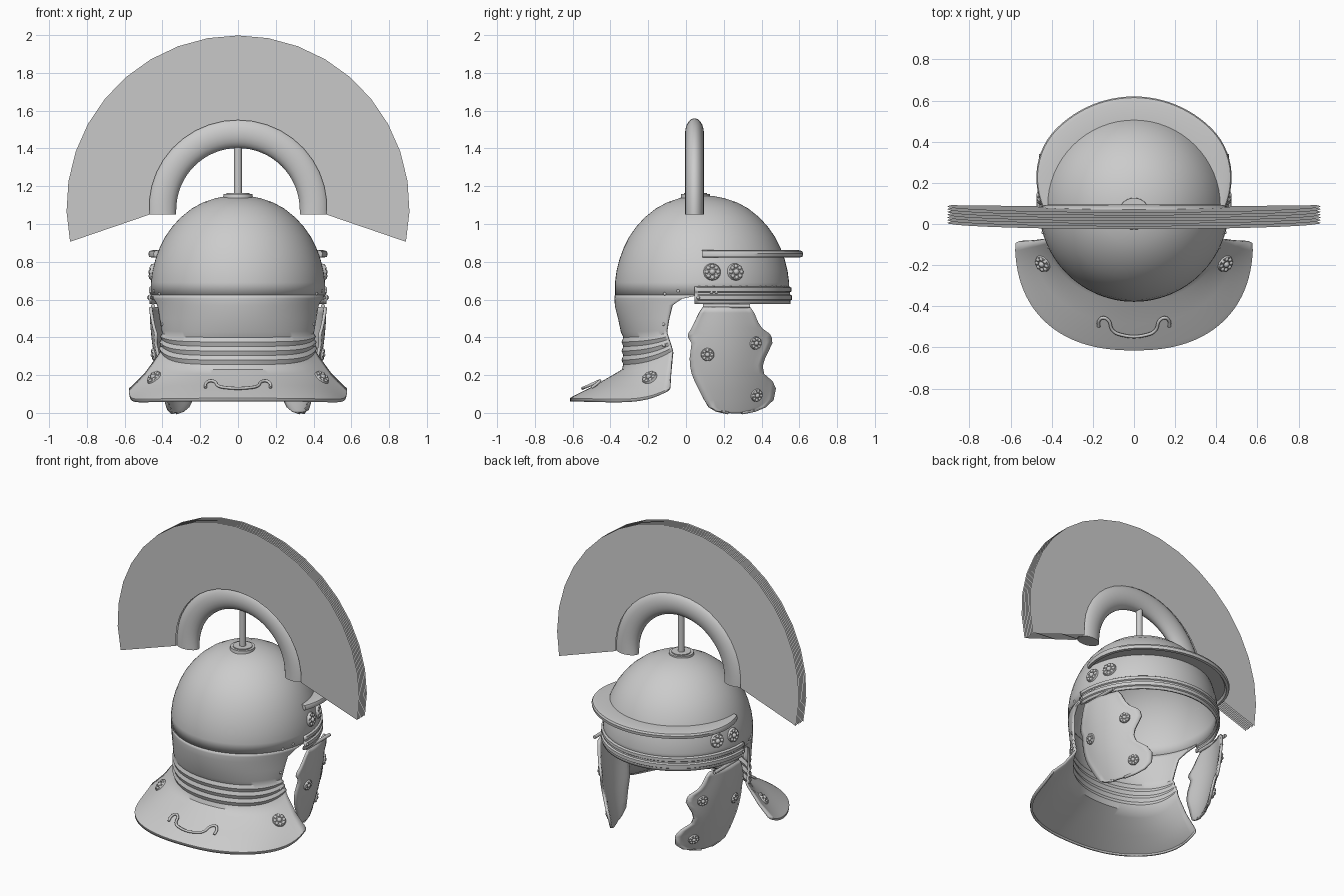
import bpy, bmesh
from math import sin, cos, pi, radians, acos, copysign
from mathutils import Vector
from mathutils.bvhtree import BVHTree

if "Cube" in bpy.data.objects:
    bpy.data.objects.remove(bpy.data.objects["Cube"])

CY = 0.085  # bowl axis in y


def finish(bm, name):
    me = bpy.data.meshes.new(name)
    bm.to_mesh(me)
    bm.free()
    ob = bpy.data.objects.new(name, me)
    bpy.context.collection.objects.link(ob)
    return ob


def grid(name, rows, thick=0.0, loop=False, caps=False):
    """Skin a list of point rows; returns the object and a ray-cast tree."""
    bm = bmesh.new()
    vs = [[bm.verts.new(p) for p in r] for r in rows]
    n = len(vs[0])
    for a, b in zip(vs, vs[1:]):
        for i in range(n if loop else n - 1):
            j = (i + 1) % n
            bm.faces.new((a[i], a[j], b[j], b[i]))
    if caps:
        bm.faces.new(vs[0])
        bm.faces.new(vs[-1])
    bmesh.ops.remove_doubles(bm, verts=bm.verts, dist=1e-5)
    bmesh.ops.recalc_face_normals(bm, faces=bm.faces)
    tree = BVHTree.FromBMesh(bm)
    ob = finish(bm, name)
    if thick:
        m = ob.modifiers.new("thickness", "SOLIDIFY")
        m.thickness, m.offset = thick, 0
    return ob, tree


def ring(r, z, a0, a1, n):
    return [(r * cos(a0 + (a1 - a0) * i / n), CY + r * sin(a0 + (a1 - a0) * i / n), z)
            for i in range(n + 1)]


# Bowl
dome = [(0, 1.145), (.06, 1.142), (.12, 1.13), (.18, 1.11), (.24, 1.078), (.3, 1.03), (.345, .98),
        (.38, .93), (.41, .87), (.432, .81), (.447, .75), (.455, .69), (.455, .622)]
bowl, bowl_t = grid("bowl", [ring(r, z, 0, 2 * pi, 64) for r, z in dome], .012)

# Brow band with raised mouldings
band = [(.455, .667), (.467, .66), (.467, .646), (.46, .641), (.46, .625), (.47, .619),
        (.47, .602), (.462, .597), (.462, .577)]
brow, brow_t = grid("brow_band", [ring(r, z, radians(-5), radians(185), 48) for r, z in band], .012)

# Neck and neck guard: z back, z side, half width, centre y, back y, squareness, edge y, side power
neck = [(.625, .625, .455, .085, -.37, 1, .07, 4), (.605, .605, .453, .085, -.371, 1, -.02, 4),
        (.57, .57, .447, .08, -.37, 1, -.072, 4), (.5, .5, .436, .05, -.353, 1, -.09, 4),
        (.43, .44, .424, .02, -.338, 1, -.1, 4)]
for k in range(7):  # corrugations
    bump = .009 * (k % 2)
    neck.append((.40 - .024 * k, .42 - .015 * k, .415 + bump, 0, -.325 - bump, 1, -.1 + .005 * k, 4))
neck += [(.225, .32, .415, -.01, -.335, .95, -.065, 4), (.2, .3, .425, -.02, -.375, .93, -.066, 5),
         (.14, .22, .49, -.05, -.48, .88, -.072, 8), (.085, .15, .56, -.075, -.59, .85, -.08, 10),
         (.075, .14, .572, -.075, -.608, .85, -.083, 10), (.062, .13, .57, -.075, -.606, .85, -.088, 10)]
rows = []
for zc, zs, w, yc, yb, p, ye, k in neck:
    b, row = yc - yb, []
    pm = acos(max(-1, min(1, (yc - ye) / b)))
    for i in range(57):
        s = i / 28 - 1
        c, sn = cos(s * pm), sin(s * pm)
        dip = .014 * s * s * (k > 5)
        row.append((w * copysign(abs(sn) ** p, sn), yc - b * copysign(abs(c) ** p, c),
                    zc + (zs - zc) * abs(s) ** k - dip))
    rows.append(row)
guard, guard_t = grid("neck_guard", rows, .014)

# Peak over the brow
rows = []
for i in range(49):
    a = pi * i / 48
    ro = .447 + .088 * sin(min(2 * min(a, pi - a), pi / 2))
    sec = [(.415, .86), (ro - .025, .862), (ro - .006, .857), (ro, .845), (ro - .003, .826),
           (ro - .02, .823), (ro - .03, .838), (.415, .838)]
    rows.append([(r * cos(a), CY + r * sin(a), z) for r, z in sec])
grid("brow_peak", rows, loop=True, caps=True)

# Cheek guards: z, rear y, front y
cheek = [(0, .22, .30), (.01, .16, .37), (.03, .12, .42), (.07, .095, .46), (.13, .065, .472),
         (.17, .045, .455), (.21, .03, .41), (.25, .022, .403), (.29, .02, .415), (.33, .025, .435),
         (.37, .03, .453), (.4, .012, .45), (.42, .012, .44), (.45, .03, .4), (.48, .045, .38),
         (.53, .07, .36), (.56, .09, .34)]
cheek_t = {}
for side, label in ((1, "right"), (-1, "left")):
    rows = []
    for z, y0, y1 in cheek:
        row = []
        for i in range(15):
            u = i / 14
            y = y0 + (y1 - y0) * u
            x = .46 - 1.5 * (y - .15) ** 2 - .33 * (.57 - z) ** 2 + .01 * abs(2 * u - 1) ** 8
            row.append((side * x, y, z))
        rows.append(row)
    cheek_t[side] = grid("cheek_guard_" + label, rows, .016)[1]


# Hardware helpers
def cyl(name, loc, r, h, axis=(0, 0, 1), n=24, r2=None):
    bm = bmesh.new()
    bmesh.ops.create_cone(bm, cap_ends=True, segments=n, radius1=r, radius2=r if r2 is None else r2, depth=h)
    ob = finish(bm, name)
    ob.location = loc
    ob.rotation_euler = Vector(axis).to_track_quat("Z", "Y").to_euler()
    return ob


def stud(name, tree, origin, d, r, rosette=True):
    d = Vector(d).normalized()
    hit, nor, _, _ = tree.ray_cast(Vector(origin), d)
    if hit is None:
        return
    if nor.dot(d) > 0:
        nor = -nor
    bm = bmesh.new()

    def ball(x, y, z, rad, flat):
        res = bmesh.ops.create_uvsphere(bm, u_segments=10, v_segments=6, radius=rad)
        for v in res["verts"]:
            v.co = Vector((v.co.x + x, v.co.y + y, v.co.z * flat + z))

    if rosette:
        res = bmesh.ops.create_cone(bm, cap_ends=True, segments=24, radius1=r, radius2=r * .88, depth=.016)
        for v in res["verts"]:
            v.co.z += .008
        for k in range(8):
            a = k * pi / 4
            ball(.64 * r * cos(a), .64 * r * sin(a), .014, .24 * r, .9)
        ball(0, 0, .014, .36 * r, 1)
    else:
        ball(0, 0, .005, r, .9)
    ob = finish(bm, name)
    ob.location = hit
    ob.rotation_euler = nor.to_track_quat("Z", "Y").to_euler()


for s in (1, -1):
    inward = (-s, 0, 0)
    # Rosettes on bowl, cheek guards and neck guard
    for y in (.138, .26):
        stud("bowl_rosette", bowl_t, (s, y, .745), inward, .047)
    for y, z in ((.115, .31), (.365, .37), (.37, .095)):
        stud("cheek_rosette", cheek_t[s], (s, y, z), inward, .037)
    stud("guard_rosette", guard_t, (s * .44, -.19, 1), (0, 0, -1), .045)
    # Rivets
    for t, y, z in ((bowl_t, -.04, .645), (bowl_t, -.11, .63), (brow_t, .065, .61), (brow_t, .135, .642),
                    (brow_t, .16, .642), (guard_t, -.115, .47), (guard_t, -.115, .36)):
        stud("rivet", t, (s, y, z), inward, .009, False)
    # Cheek hinge
    cyl("cheek_hinge", (s * .45, .215, .566), .011, .25, (0, 1, 0), 12)

# Carrying handle on neck guard
half = [(.172, -.5, .012), (.17, -.47, .02), (.15, -.456, .024), (.125, -.468, .024),
        (.105, -.515, .024), (.075, -.535, .024)]
cu = bpy.data.curves.new("guard_handle", "CURVE")
cu.dimensions, cu.bevel_depth, cu.bevel_resolution, cu.use_fill_caps = "3D", .008, 2, True
sp = cu.splines.new("BEZIER")
path = [(-x, y, h) for x, y, h in half] + half[::-1]
sp.bezier_points.add(len(path) - 1)
for bp, (x, y, h) in zip(sp.bezier_points, path):
    hit = guard_t.ray_cast(Vector((x, y, 1)), Vector((0, 0, -1)))[0]
    bp.co = (x, y, (hit.z if hit else .12) + h)
    bp.handle_left_type = bp.handle_right_type = "AUTO"
bpy.context.collection.objects.link(bpy.data.objects.new("guard_handle", cu))

# Crest socket and post
cyl("crest_socket", (0, .05, 1.138), .08, .04, r2=.076, n=32)
cyl("crest_socket_rim", (0, .05, 1.158), .06, .012, n=32)
cyl("crest_post", (0, .05, 1.29), .021, .28, n=16)

# Crest holder: oval arch with straight ends
arch = [(0, -.025)] + [(i * pi / 32, 0) for i in range(33)] + [(pi, -.025)]
rows = []
for a, dz in arch:
    row = []
    for k in range(20):
        t = 2 * pi * k / 20
        r = .406 + .079 * cos(t)
        row.append((r * cos(a), .045 + .05 * sin(t), 1.075 + r * sin(a) + dz))
    rows.append(row)
grid("crest_holder", rows, loop=True, caps=True)

# Crest plume: thin fanned sheets
for k in range(7):
    f = k / 6
    low, high = .01 + .08 * f, -.025 + .08 * f
    rows = []
    for ri in (0, 1):
        row = []
        for i in range(21):
            a = radians(-11.7 + 203.4 * i / 20)
            r = .908
            x, z = r * cos(a), 1.09 + r * sin(a)
            if ri == 0:
                b = radians(-5 + 190 * i / 20)
                x, z = .47 * cos(b), 1.09 + .46 * sin(b)
            row.append((x, low + (high - low) * (z - .95) / 1.05, z))
        rows.append(row)
    grid("crest_plume_sheet", rows)

# Smooth shading with crisp edges
bpy.ops.object.select_all(action="DESELECT")
for ob in bpy.context.scene.objects:
    if ob.type == "MESH":
        ob.select_set(True)
        bpy.context.view_layer.objects.active = ob
bpy.ops.object.shade_smooth_by_angle(angle=radians(35))
